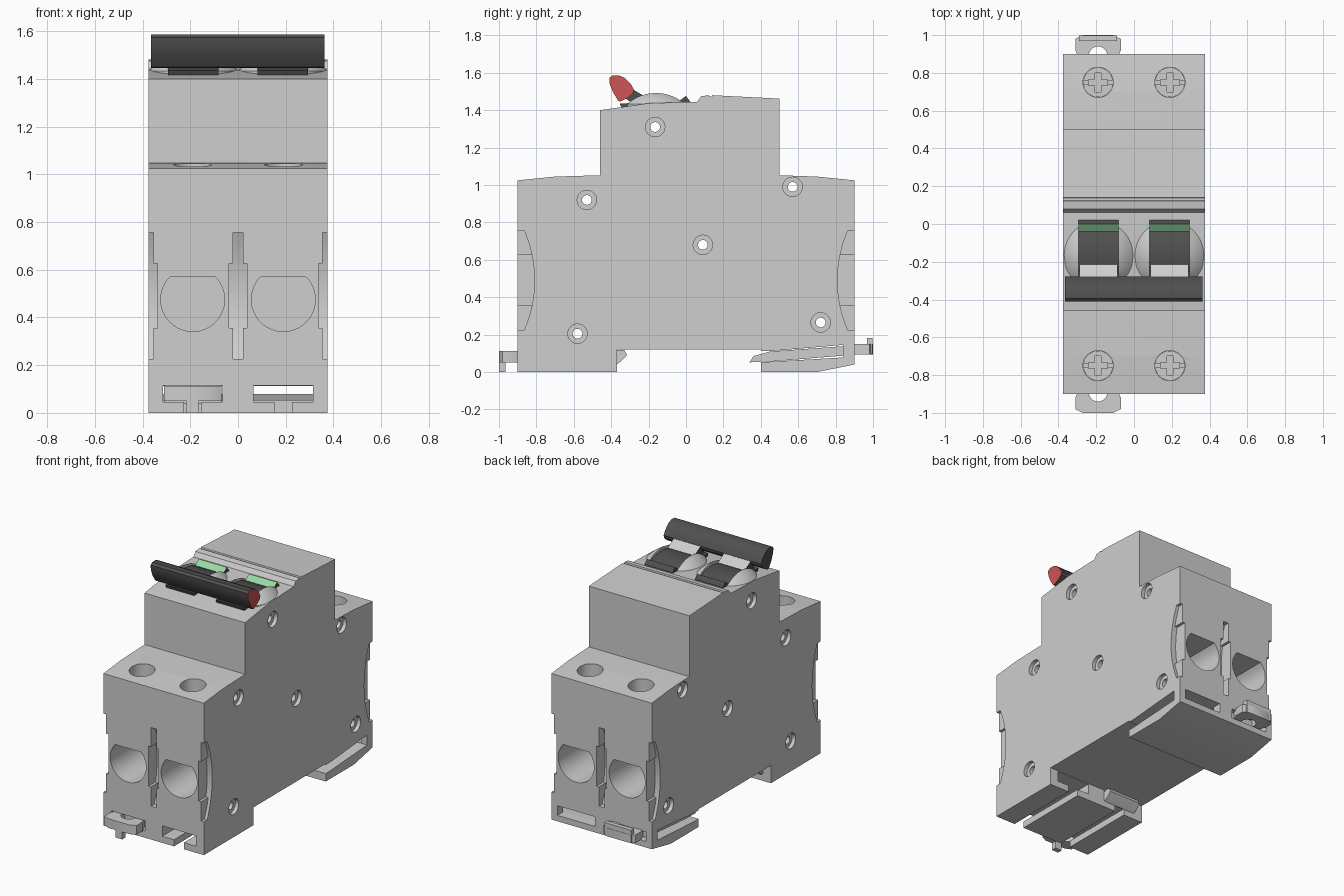
import bpy, bmesh
from math import sin, cos, pi, radians, sqrt

cube = bpy.data.objects.get("Cube")
if cube:
    bpy.data.objects.remove(cube)


def material(name, rgb):
    m = bpy.data.materials.new(name)
    m.use_nodes = True
    m.diffuse_color = (*rgb, 1)
    m.node_tree.nodes["Principled BSDF"].inputs["Base Color"].default_value = (*rgb, 1)
    return m


GREY = material("light grey plastic", (0.62, 0.62, 0.62))
DARK = material("dark grey plastic", (0.08, 0.08, 0.08))
RED = material("red", (0.62, 0.09, 0.09))
GREEN = material("green", (0.32, 0.7, 0.37))

PLACE = {"x": lambda u, v, w: (w, u, v),
         "y": lambda u, v, w: (u, w, v),
         "z": lambda u, v, w: (u, v, w)}


def prism(pts, axis, a, b):
    """A 2D outline pushed along one axis from a to b."""
    return pts, axis, a, b


def box(x0, x1, y0, y1, z0, z1):
    return prism([(x0, y0), (x1, y0), (x1, y1), (x0, y1)], "z", z0, z1)


def circle(u, v, r, n=32):
    return [(u + r * cos(2 * pi * i / n), v + r * sin(2 * pi * i / n)) for i in range(n)]


def build(name, prisms, mats=(GREY,), rule=None, smooth=True):
    bm = bmesh.new()
    for pts, axis, a, b in prisms:
        lo, hi = [[bm.verts.new(PLACE[axis](u, v, w)) for u, v in pts] for w in (a, b)]
        bm.faces.new(lo)
        bm.faces.new(hi)
        for i in range(len(pts)):
            j = (i + 1) % len(pts)
            bm.faces.new((lo[i], lo[j], hi[j], hi[i]))
    return finish(name, bm, mats, rule, smooth)


def finish(name, bm, mats, rule=None, smooth=True):
    bmesh.ops.recalc_face_normals(bm, faces=bm.faces)
    bm.normal_update()
    if rule:
        for f in bm.faces:
            f.material_index = rule(f.normal, f.calc_center_median())
    me = bpy.data.meshes.new(name)
    bm.to_mesh(me)
    bm.free()
    for m in mats:
        me.materials.append(m)
    ob = bpy.data.objects.new(name, me)
    bpy.context.collection.objects.link(ob)
    if smooth:
        smooth_object(ob)
    return ob


def activate(ob):
    bpy.ops.object.select_all(action="DESELECT")
    ob.select_set(True)
    bpy.context.view_layer.objects.active = ob


def smooth_object(ob):
    activate(ob)
    bpy.ops.object.shade_smooth_by_angle(angle=radians(30))


def cut(ob, prisms):
    cutter = build("cutter", prisms, smooth=False)
    cutter.hide_render = True
    mod = ob.modifiers.new("cut", "BOOLEAN")
    mod.operation, mod.solver, mod.object = "DIFFERENCE", "EXACT", cutter
    activate(ob)
    bpy.ops.object.modifier_apply(modifier=mod.name)
    bpy.data.objects.remove(cutter)


# Housing: stepped side profile with rail recess underneath
W = 0.375
profile = [(-0.9, 0), (-0.37, 0), (-0.37, 0.12), (0.4, 0.12), (0.4, 0), (0.7, 0), (0.9, 0.04),
           (0.9, 1.025), (0.7, 1.045), (0.5, 1.052), (0.5, 1.462), (0.14, 1.48), (0.137, 1.472),
           (0.125, 1.472), (0.122, 1.48), (0.08, 1.474), (0.06, 1.445), (-0.2, 1.437),
           (-0.46, 1.4), (-0.46, 1.052), (-0.7, 1.045), (-0.9, 1.025)]
housing = build("housing", [prism(profile, "x", -W, W)], smooth=False)

# Rivet holes: countersunk on both sides, open right through
rivets = [(-0.165, 1.31), (-0.53, 0.92), (0.57, 0.99), (0.09, 0.68), (-0.58, 0.205), (0.72, 0.265)]
cut(housing, [prism(circle(y, z, 0.052, 24), "x", *span)
              for y, z in rivets for span in ((-1, -W + 0.025), (W - 0.025, 1))])
cut(housing, [prism(circle(y, z, 0.026, 24), "x", -1, 1) for y, z in rivets])

# Wire entries front and back, screw shafts on the shoulders
entry = [(u, min(v, 0.575)) for u, v in circle(0, 0.475, 0.134, 48) if v < 0.577]
poles = [(x, s) for x in (-0.19, 0.19) for s in (-1, 1)]
cut(housing, [prism([(x + u, v) for u, v in entry], "y", s * 0.56, s * 1.1) for x, s in poles])
cut(housing, [prism(circle(x, s * 0.75, 0.08), "z", 0.85, 1.2) for x, s in poles])


# Curved pockets at the side edges and along the middle of both ends
def pocket(s, z0, z1):
    R = 0.666
    arc = []
    for i in range(13):
        z = z0 + (z1 - z0) * i / 12
        arc.append((s * (0.81 - R + sqrt(R * R - (z - 0.49) ** 2)), z))
    # arc bows inward, so mirror it about its deepest point
    arc = [(s * 1.62 - y, z) for y, z in arc]
    return [(s * 1.1, z0)] + arc + [(s * 1.1, z1)]


for z0, z1, t in ((0.225, 0.755, 0.02), (0.355, 0.625, 0.038)):
    cut(housing, [prism(pocket(s, z0, z1), "x", a, b) for s in (-1, 1)
                  for a, b in ((-0.5, t - W), (-t, t), (W - t, 0.5))])

# T-shaped clip channels in the front foot, sloped slot in the rear foot
cut(housing, [box(x - 0.125, x + 0.125, -1, -0.3, 0.045, 0.115) for x in (-0.19, 0.19)])
cut(housing, [box(x - 0.037, x + 0.037, -1, -0.3, -0.1, 0.06) for x in (-0.19, 0.19)])
slot = [(0.35, 0.052), (0.45, 0.055), (0.84, 0.078), (0.84, 0.145), (0.45, 0.112), (0.35, 0.112)]
cut(housing, [prism(slot, "x", -0.5, 0.5)])
cut(housing, [box(x - 0.14, x + 0.14, 0.8, 1, 0.08, 0.145) for x in (-0.19, 0.19)])
smooth_object(housing)

# Terminal screws with cross slots at the bottom of the shafts
for x, s in poles:
    side = "front" if s < 0 else "back"
    screw = build(f"terminal_screw_{side}", [prism(circle(x, s * 0.75, 0.079), "z", 0.84, 0.9)],
                  smooth=False)
    y = s * 0.75
    cut(screw, [box(x - 0.1, x + 0.1, y - 0.008, y + 0.008, 0.89, 1)])
    cut(screw, [box(x - 0.05, x + 0.05, y - 0.016, y + 0.016, 0.87, 1)])
    cut(screw, [box(x - 0.016, x + 0.016, y - 0.05, y + 0.05, 0.87, 1)])
    smooth_object(screw)

# Rail clips: perforated tab outside, bar and hook inside
CX = -0.19


def clip_tab(s):
    hole = [(CX + 0.05 * cos(a), s * (0.89 + 0.05 * sin(a))) for a in [pi * i / 10 for i in range(11)]]
    outer = [(CX - 0.09, s * 0.85), (CX - 0.12, s * 0.92), (CX - 0.12, s * 0.98), (CX - 0.08, s),
             (CX + 0.08, s), (CX + 0.12, s * 0.98), (CX + 0.12, s * 0.92), (CX + 0.09, s * 0.85)]
    return outer + [(CX + 0.05, s * 0.85)] + hole + [(CX - 0.05, s * 0.85)]


def span(pts):
    return prism(pts, "x", CX - 0.12, CX + 0.12)


build("front_clip", [
    prism(clip_tab(-1), "z", 0.05, 0.112),
    box(CX - 0.12, CX + 0.12, -0.86, -0.37, 0.05, 0.112),
    box(CX - 0.025, CX + 0.025, -1, -0.965, 0, 0.05),
    span([(-0.37, 0.04), (-0.345, 0.06), (-0.315, 0.09), (-0.33, 0.118), (-0.37, 0.118)])])
build("rear_clip", [
    prism(clip_tab(1), "z", 0.095, 0.15),
    box(CX - 0.1, CX + 0.1, 0.968, 0.998, 0.1, 0.182),
    span([(0.34, 0.052), (0.45, 0.056), (0.87, 0.09), (0.87, 0.14), (0.45, 0.11), (0.36, 0.085)])])

# Toggle domes: turned caps, grooved down the middle for the rocker
Y, R, ZC = -0.16, 0.255, 1.26
rocker_side = [(-0.34, 1.4), (-0.355, 1.437), (-0.32, 1.435), (-0.25, 1.462), (-0.16, 1.476),
               (-0.08, 1.464), (-0.04, 1.447), (0, 1.476), (0.022, 1.447), (0.022, 1.4)]
neck_side = [(-0.215, 1.47), (-0.29, 1.515), (-0.335, 1.47), (-0.26, 1.42)]
for x, label in ((-0.1875, "right"), (0.1875, "left")):
    bm = bmesh.new()
    ring = [(0.187 * i / 10, ZC + sqrt(R * R - (0.187 * i / 10) ** 2)) for i in range(11)]
    ring += [(0.187, 1.38), (0, 1.38)]
    vs = [bm.verts.new((x + r, Y, z)) for r, z in ring]
    es = [bm.edges.new(p) for p in zip(vs, vs[1:])]
    bmesh.ops.spin(bm, geom=vs + es, cent=(x, Y, 0), axis=(0, 0, 1), angle=2 * pi, steps=48)
    bmesh.ops.remove_doubles(bm, verts=bm.verts, dist=0.0005)
    dome = finish(f"{label}_dome", bm, (GREY,), smooth=False)
    cut(dome, [box(x - 0.106, x + 0.106, -0.5, 0.2, 1.405, 1.6)])
    smooth_object(dome)
    build(f"{label}_rocker", [prism(rocker_side, "x", x - 0.105, x + 0.105)], (DARK, GREEN),
          lambda n, c: int(n.y < -0.4 and c.y > -0.06))
    build(f"{label}_handle_neck", [prism(neck_side, "x", x - 0.1, x + 0.1)], (DARK, GREY),
          lambda n, c: int(n.z > 0.5))

# Tie bar joining both toggles, with one red end
bar = [(-0.41, 1.572), (-0.395, 1.585), (-0.36, 1.586), (-0.33, 1.574), (-0.295, 1.54),
       (-0.279, 1.51), (-0.283, 1.49), (-0.31, 1.467), (-0.35, 1.446), (-0.362, 1.45),
       (-0.39, 1.495), (-0.408, 1.54)]
build("tie_bar", [prism(bar, "x", -0.365, 0.362)], (DARK, RED), lambda n, c: int(n.x > 0.9))
